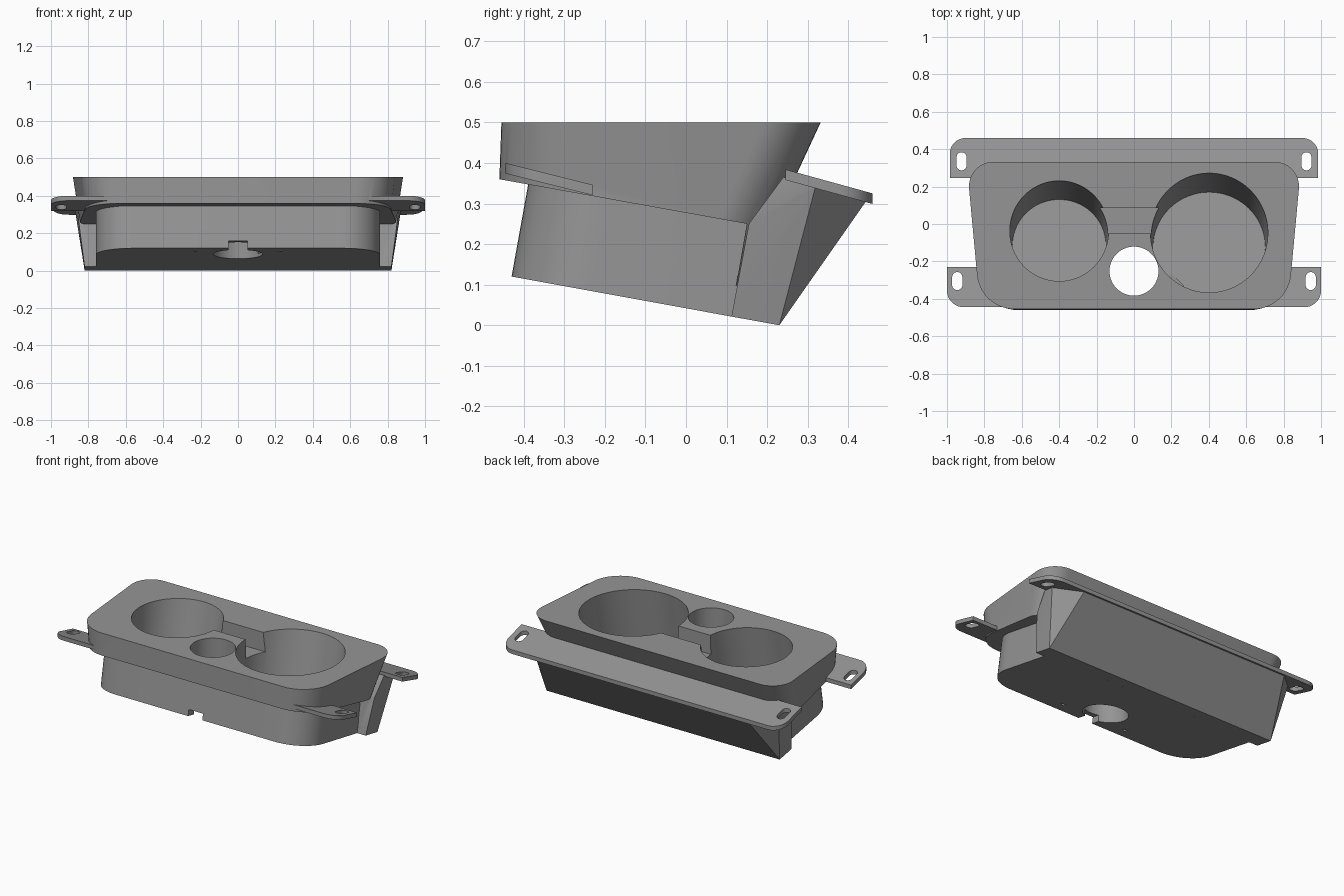
import bpy, bmesh, math
from mathutils import Vector, Matrix

if "Cube" in bpy.data.objects:
    bpy.data.objects.remove(bpy.data.objects["Cube"])

TILT = math.atan(0.182)


def floor_z(y):
    # sloping underside of the tray
    return 0.12 - 0.182 * (y + 0.43)


def finish(name, bm):
    bmesh.ops.recalc_face_normals(bm, faces=bm.faces)
    me = bpy.data.meshes.new(name)
    bm.to_mesh(me)
    bm.free()
    ob = bpy.data.objects.new(name, me)
    bpy.context.collection.objects.link(ob)
    return ob


def outline(back, front, yb, yf, rb, rf, cx=0.0, seg=12):
    """Rounded trapezoid, counter-clockwise from the front right corner."""
    corners = [(front, yf, rf), (back, yb, rb), (-back, yb, rb), (-front, yf, rf)]
    pts = []
    for i, (x, y, r) in enumerate(corners):
        p = Vector((x, y))
        a = (Vector(corners[i - 1][:2]) - p).normalized()
        b = (Vector(corners[(i + 1) % 4][:2]) - p).normalized()
        half = a.angle(b) / 2
        if r < 0.001:
            pts.append((x + cx, y))
            continue
        centre = p + (a + b).normalized() * (r / math.sin(half))
        s = p + a * (r / math.tan(half)) - centre
        e = p + b * (r / math.tan(half)) - centre
        sweep = math.pi - 2 * half
        start = math.atan2(s.y, s.x)
        for k in range(seg + 1):
            t = start + sweep * k / seg
            pts.append((centre.x + r * math.cos(t) + cx, centre.y + r * math.sin(t)))
    return pts


def loft(name, low, high):
    bm = bmesh.new()
    a = [bm.verts.new(p) for p in low]
    b = [bm.verts.new(p) for p in high]
    n = len(a)
    bm.faces.new(a[::-1])
    bm.faces.new(b)
    for i in range(n):
        j = (i + 1) % n
        bm.faces.new((a[i], a[j], b[j], b[i]))
    return finish(name, bm)


def flat(pts, z):
    return [(x, y, z) for x, y in pts]


def box(name, size, loc, rot):
    bm = bmesh.new()
    bmesh.ops.create_cube(bm, size=1, matrix=Matrix.Translation(loc) @ rot @ Matrix.Diagonal((*size, 1)))
    return finish(name, bm)


def cone(name, base, axis, r1, r2, length):
    bm = bmesh.new()
    rot = axis.to_track_quat('Z', 'Y').to_matrix().to_4x4()
    bmesh.ops.create_cone(bm, cap_ends=True, segments=96, radius1=r1, radius2=r2, depth=length,
                          matrix=Matrix.Translation(Vector(base) + axis * length / 2) @ rot)
    return finish(name, bm)


def boolean(ob, other, op):
    m = ob.modifiers.new(op, 'BOOLEAN')
    m.object, m.operation, m.solver = other, op, 'EXACT'
    bpy.context.view_layer.objects.active = ob
    bpy.ops.object.modifier_apply(modifier=m.name)
    bpy.data.objects.remove(other)


# Tapered upper rim, trimmed below by a sloping step
tray = loft("cup_holder_tray",
            flat(outline(0.82, 0.755, 0.10, -0.473, 0.13, 0.2), 0.0),
            flat(outline(0.895, 0.822, 0.332, -0.455, 0.13, 0.2), 0.5))
step = [(-1, 0.457), (-1, -0.1), (0.11, -0.1), (0.11, 0.02), (0.15, 0.25)]
boolean(tray, loft("step_cutter", [(-2, y, z) for y, z in step], [(2, y, z) for y, z in step]), 'DIFFERENCE')

# Narrower lower body with leaning walls
body = outline(0.76, 0.76, 0.14, -0.43, 0.0, 0.2)
boolean(tray, loft("lower_body",
                   [(x, y, floor_z(y)) for x, y in body],
                   [(x, y + 0.045, floor_z(y) + 0.25) for x, y in body]), 'UNION')

# Back wedge with chamfered ends
bm = bmesh.new()
for s in (-1, 1):
    for x, y, z in ((0.82, 0.112, floor_z(0.112)), (0.82, 0.23, 0.0), (0.74, 0.447, 0.31),
                    (0.875, 0.32, 0.345), (0.85, 0.155, 0.25), (0.86, 0.24, 0.365)):
        bm.verts.new((s * x, y, z))
hull = bmesh.ops.convex_hull(bm, input=bm.verts)
bmesh.ops.dissolve_limit(bm, angle_limit=0.02, verts=bm.verts, edges=bm.edges)
boolean(tray, finish("back_wedge", bm), 'UNION')


# Tilted mounting flanges
def flange(name, pts, y0, z0, slope):
    def surf(lift):
        return [(x, y, z0 - slope * (y - y0) + lift) for x, y in pts]
    boolean(tray, loft(name, surf(-0.026), surf(0)), 'UNION')


flange("back_flange", outline(0.985, 0.985, 0.46, 0.245, 0.085, 0.0), 0.245, 0.384, 0.275)
flange("front_flange", outline(1.0, 1.0, -0.23, -0.445, 0.0, 0.09), -0.445, 0.400, 0.25)

# Bolt slots in the flanges
for s in (-1, 1):
    for cx, cy in ((0.945, -0.305), (0.922, 0.335)):
        slot = outline(0.027, 0.027, cy + 0.048, cy - 0.048, 0.0265, 0.0265, s * cx)
        boolean(tray, loft("slot_cutter", flat(slot, 0.2), flat(slot, 0.6)), 'DIFFERENCE')

# Two leaning cups
axis = Vector((0, math.sin(TILT), math.cos(TILT)))
for x, y, r in ((-0.4, -0.115, 0.25), (0.402, -0.125, 0.3)):
    boolean(tray, cone("cup_cutter", (x, y, floor_z(y) + 0.018), axis, r, r + 0.018, 0.55), 'DIFFERENCE')

# Small upright hole, and the channel joining the cups
boolean(tray, cone("hole_cutter", (0, -0.252, -0.1), Vector((0, 0, 1)), 0.131, 0.131, 0.8), 'DIFFERENCE')
boolean(tray, box("channel_cutter", (0.36, 0.136, 0.3), (-0.02, 0.018, 0.53), Matrix()), 'DIFFERENCE')

# Cable notch at the front and small cable slits from the cups
lean = Matrix.Rotation(-TILT, 4, 'X')
boolean(tray, box("notch_cutter", (0.1, 0.26, 0.08), (0, -0.39, floor_z(-0.39)), lean), 'DIFFERENCE')
for s in (-1, 1):
    rot = Matrix.Rotation(s * math.radians(45), 4, 'Z')
    boolean(tray, box("slit_cutter", (0.05, 0.09, 0.07), (s * 0.215, -0.315, floor_z(-0.315) + 0.04), rot),
            'DIFFERENCE')

# Finish
grey = bpy.data.materials.new("grey plastic")
grey.diffuse_color = (0.3, 0.3, 0.3, 1)
grey.use_nodes = True
grey.node_tree.nodes["Principled BSDF"].inputs["Base Color"].default_value = grey.diffuse_color
tray.data.materials.clear()
tray.data.materials.append(grey)
for p in tray.data.polygons:
    p.material_index = 0
bpy.ops.object.select_all(action='DESELECT')
tray.select_set(True)
bpy.context.view_layer.objects.active = tray
bpy.ops.object.shade_smooth_by_angle(angle=math.radians(30))
